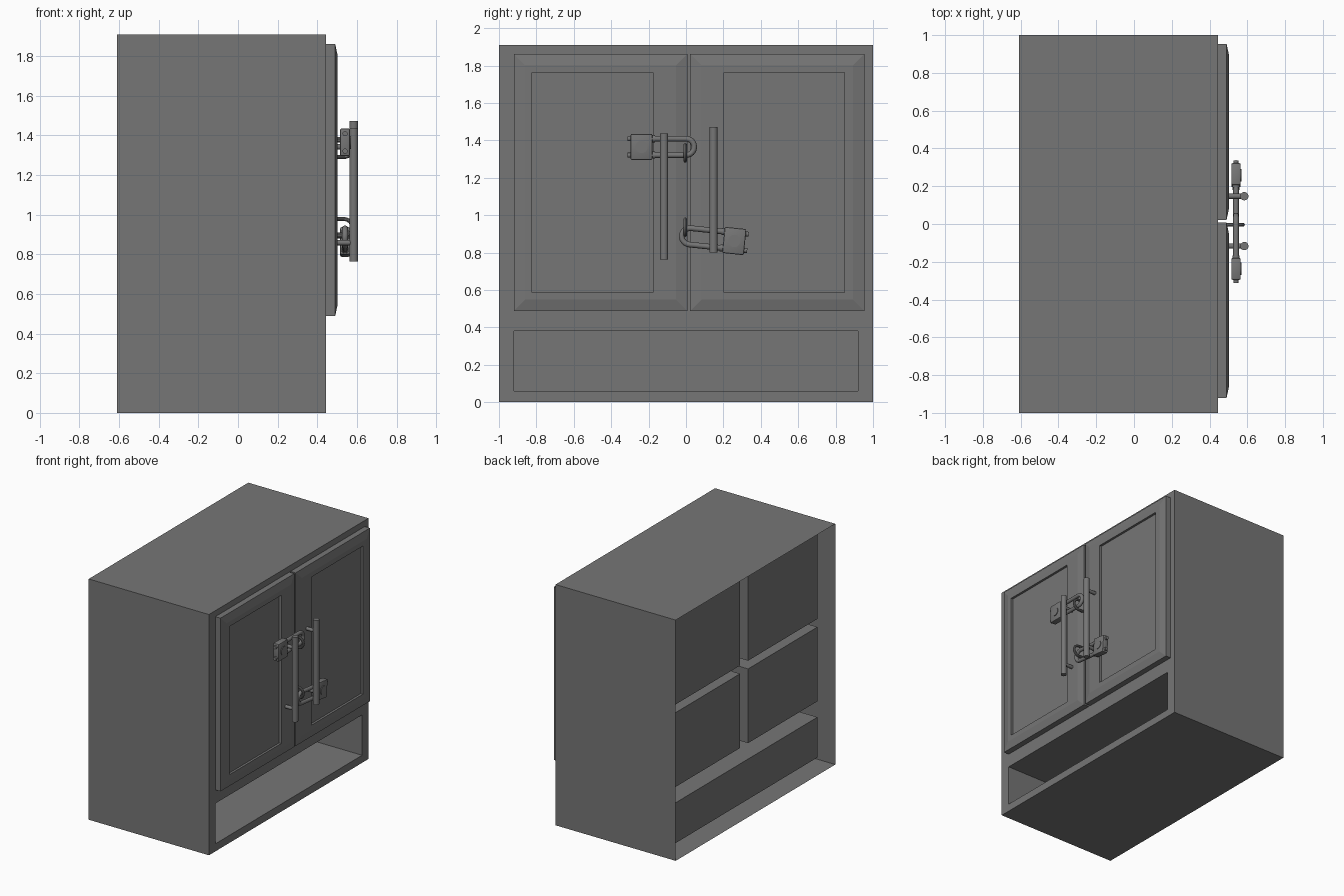
import bpy, bmesh, math
from mathutils import Vector, Matrix

cube = bpy.data.objects.get("Cube")
if cube:
    bpy.data.objects.remove(cube, do_unlink=True)

grey = bpy.data.materials.new("cabinet grey")
grey.use_nodes = True
COLOR = (0.18, 0.18, 0.18, 1)
grey.diffuse_color = COLOR
grey.node_tree.nodes["Principled BSDF"].inputs["Base Color"].default_value = COLOR

BACK, FRONT = -0.61, 0.445      # cabinet depth
NICHE_BACK = -0.51              # rear of the compartments
HEIGHT = 1.91


def finish(bm, name, smooth=False):
    bmesh.ops.remove_doubles(bm, verts=bm.verts, dist=0.0001)
    bmesh.ops.recalc_face_normals(bm, faces=bm.faces)
    mesh = bpy.data.meshes.new(name)
    bm.to_mesh(mesh)
    bm.free()
    mesh.materials.append(grey)
    obj = bpy.data.objects.new(name, mesh)
    bpy.context.collection.objects.link(obj)
    if smooth:
        bpy.ops.object.select_all(action='DESELECT')
        obj.select_set(True)
        bpy.context.view_layer.objects.active = obj
        bpy.ops.object.shade_smooth_by_angle(angle=math.radians(35))
    return obj


def ring(bm, x, y0, y1, z0, z1):
    """Rectangle of vertices facing the front."""
    return [bm.verts.new((x, y, z)) for y, z in ((y0, z0), (y1, z0), (y1, z1), (y0, z1))]


def bridge(bm, a, b):
    for i in range(4):
        j = (i + 1) % 4
        bm.faces.new((a[i], a[j], b[j], b[i]))


def cylinder(bm, start, end, radius, sides=20):
    start, end = Vector(start), Vector(end)
    axis = end - start
    turn = axis.to_track_quat('Z', 'Y').to_matrix().to_4x4()
    bmesh.ops.create_cone(bm, cap_ends=True, segments=sides, radius1=radius, radius2=radius,
                          depth=axis.length, matrix=Matrix.Translation((start + end) / 2) @ turn)


def tube(bm, path, radius, normal, sides=10):
    """Round tube along a flat path lying square to the given normal."""
    rings = []
    for i, p in enumerate(path):
        along = (path[min(i + 1, len(path) - 1)] - path[max(i - 1, 0)]).normalized()
        side = along.cross(normal)
        rings.append([bm.verts.new(p + radius * (math.cos(a) * side + math.sin(a) * normal))
                      for a in (math.tau * k / sides for k in range(sides))])
    for a, b in zip(rings, rings[1:]):
        for k in range(sides):
            n = (k + 1) % sides
            bm.faces.new((a[k], a[n], b[n], b[k]))
    bm.faces.new(rings[0])
    bm.faces.new(rings[-1])


def u_path(tail, radius, steps=12):
    """U shape in a plane: open end at -tail, round end at +radius."""
    arc = [(radius * math.cos(a), radius * math.sin(a))
           for a in (math.pi * (0.5 - k / steps) for k in range(steps + 1))]
    return [(-tail, radius)] + arc + [(-tail, -radius)]


# Carcass: thin open-backed shell, compartments pushed in from the front
bm = bmesh.new()
bridge(bm, ring(bm, BACK, -1, 1, 0, HEIGHT), ring(bm, FRONT, -1, 1, 0, HEIGHT))
columns = (-1, -0.92, -0.05, 0.05, 0.92, 1)
rows = (0, 0.06, 0.38, 0.506, 1.095, 1.16, 1.85, HEIGHT)
for r in range(len(rows) - 1):
    for c in range(len(columns) - 1):
        niche = r == 1 and 0 < c < 4
        cell = r in (3, 5) and c in (1, 3)
        if not (niche or cell):
            bm.faces.new(ring(bm, FRONT, columns[c], columns[c + 1], rows[r], rows[r + 1]))
finish(bm, "carcass")


def compartment(name, y0, y1, z0, z1):
    bm = bmesh.new()
    rear = ring(bm, NICHE_BACK, y0, y1, z0, z1)
    bridge(bm, ring(bm, FRONT, y0, y1, z0, z1), rear)
    bm.faces.new(rear)
    finish(bm, name)


compartment("bottom_niche", -0.92, 0.92, 0.06, 0.38)
for side, y0, y1 in (("left", 0.05, 0.92), ("right", -0.92, -0.05)):
    compartment("lower_compartment_" + side, y0, y1, 0.506, 1.095)
    compartment("upper_compartment_" + side, y0, y1, 1.16, 1.85)


# Doors: sloped rim, flat frame and sunken panel
def door(name, y0, y1, p0, p1):
    bm = bmesh.new()
    z0, z1, rim = 0.488, 1.862, 0.06
    loops = [ring(bm, FRONT, y0, y1, z0, z1),
             ring(bm, 0.49, y0, y1, z0, z1),
             ring(bm, 0.503, y0 + rim, y1 - rim, z0 + rim, z1 - rim),
             ring(bm, 0.503, p0, p1, 0.588, 1.763),
             ring(bm, 0.485, p0, p1, 0.588, 1.763)]
    for a, b in zip(loops, loops[1:]):
        bridge(bm, a, b)
    bm.faces.new(loops[0])
    bm.faces.new(loops[-1])
    finish(bm, name)


door("door_right", -0.92, 0.007, -0.824, -0.176)
door("door_left", 0.022, 0.954, 0.202, 0.848)


# Bar handles with two posts each
def handle(name, y, z0, z1):
    bm = bmesh.new()
    cylinder(bm, (0.584, y, z0), (0.584, y, z1), 0.022)
    for z in (z0 + 0.095, z1 - 0.095):
        cylinder(bm, (0.48, y, z), (0.58, y, z), 0.014, 12)
    finish(bm, name, True)


handle("handle_right", -0.117, 0.764, 1.438)
handle("handle_left", 0.147, 0.8, 1.472)


# Staples the padlocks hook through
def staple(name, z):
    bm = bmesh.new()
    path = [Vector((0.535 + u, 0.0 - 0.004, z + v)) for u, v in u_path(0.085, 0.042)]
    tube(bm, path, 0.01, Vector((0, 1, 0)))
    finish(bm, name, True)


staple("staple_upper", 1.333)
staple("staple_lower", 0.936)


# Padlocks, modelled pointing along +y and then turned about x
def padlock(name, y, z, degrees):
    place = Matrix.Translation((0.54, y, z)) @ Matrix.Rotation(math.radians(degrees), 4, 'X')

    bm = bmesh.new()
    bmesh.ops.create_cube(bm, size=1, matrix=Matrix.Diagonal((0.05, 0.116, 0.14, 1)))
    bmesh.ops.bevel(bm, geom=bm.edges[:], offset=0.008, segments=2, profile=0.5, affect='EDGES')
    finish(bm, name + "_body", True).matrix_world = place

    bm = bmesh.new()
    cylinder(bm, (0.02, 0, 0), (0.03, 0, 0), 0.033, 24)
    finish(bm, name + "_keyhole_disc", True).matrix_world = place

    bm = bmesh.new()
    path = [Vector((0, 0.238 + u, v)) for u, v in u_path(0.2, 0.044)]
    tube(bm, path, 0.015, Vector((1, 0, 0)), 12)
    for v in (-0.044, 0.044):
        cylinder(bm, (0, -0.074, v), (0, -0.05, v), 0.013, 12)
        cylinder(bm, (0, 0.05, v), (0, 0.072, v), 0.019, 12)
    finish(bm, name + "_shackle", True).matrix_world = place


padlock("padlock_upper", -0.238, 1.365, 0)
padlock("padlock_lower", 0.258, 0.862, 174)
